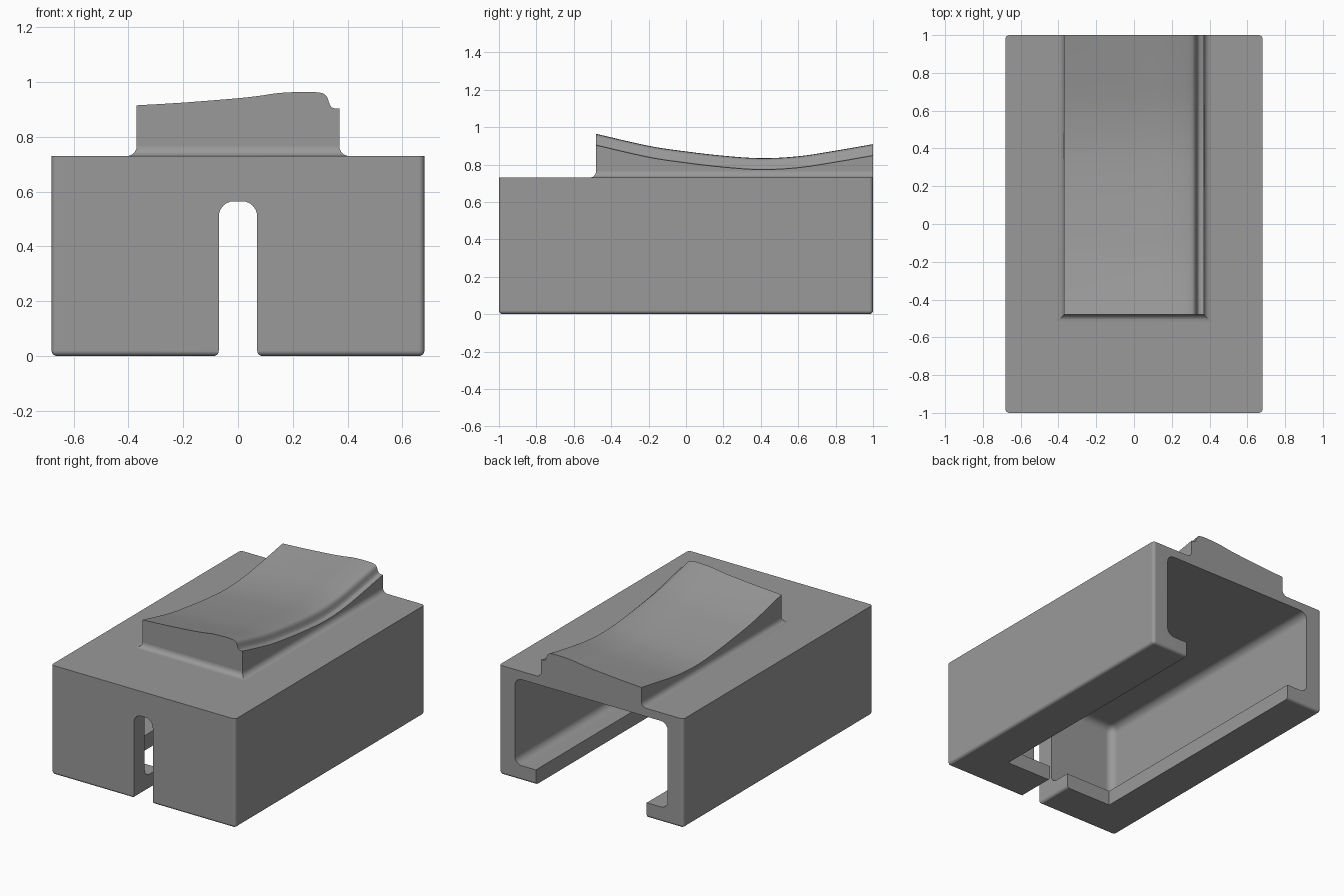
import bpy, bmesh, math

if "Cube" in bpy.data.objects:
    bpy.data.objects.remove(bpy.data.objects["Cube"])

grey = bpy.data.materials.new("grey plastic")
grey.diffuse_color = (0.32, 0.32, 0.32, 1)
grey.use_nodes = True
grey.node_tree.nodes["Principled BSDF"].inputs["Base Color"].default_value = grey.diffuse_color


def finish(name, bm):
    bmesh.ops.recalc_face_normals(bm, faces=bm.faces)
    me = bpy.data.meshes.new(name)
    bm.to_mesh(me)
    bm.free()
    me.materials.append(grey)
    ob = bpy.data.objects.new(name, me)
    bpy.context.collection.objects.link(ob)
    return ob


def box(name, lo, hi, radius=0, pick=lambda a, b: True):
    """Box between two corners, with the picked edges rounded."""
    bm = bmesh.new()
    bmesh.ops.create_cube(bm, size=1)
    for v in bm.verts:
        v.co = [lo[i] if v.co[i] < 0 else hi[i] for i in range(3)]
    if radius:
        edges = [e for e in bm.edges if pick(e.verts[0].co, e.verts[1].co)]
        bmesh.ops.bevel(bm, geom=edges, offset=radius, segments=5,
                        profile=0.5, affect='EDGES')
    return finish(name, bm)


def loft(name, rings, caps=True, closed=True):
    """Skin a row of point rings."""
    bm = bmesh.new()
    rows = [[bm.verts.new(p) for p in r] for r in rings]
    n = len(rows[0])
    for a, b in zip(rows, rows[1:]):
        for i in range(n if closed else n - 1):
            j = (i + 1) % n
            bm.faces.new((a[i], a[j], b[j], b[i]))
    if caps:
        bm.faces.new(rows[0])
        bm.faces.new(rows[-1])
    return finish(name, bm)


def arc(cx, cz, r, a0, a1, n=6):
    return [(cx + r * math.cos(math.radians(a0 + (a1 - a0) * i / n)),
             cz + r * math.sin(math.radians(a0 + (a1 - a0) * i / n)))
            for i in range(n + 1)]


def spline(pts, steps=4):
    """Smooth curve through the points."""
    p = [pts[0]] + pts + [pts[-1]]
    out = []
    for a, b, c, d in zip(p, p[1:], p[2:], p[3:]):
        for s in range(steps):
            t = s / steps
            out.append(tuple(0.5 * (2 * b[k] + (c[k] - a[k]) * t
                       + (2 * a[k] - 5 * b[k] + 4 * c[k] - d[k]) * t * t
                       + (3 * b[k] - a[k] - 3 * c[k] + d[k]) * t ** 3) for k in (0, 1)))
    return out + [pts[-1]]


TOP = 0.73

# Housing block: upright corners and bottom edges rounded, top edges sharp
body = box("housing", (-0.68, -1, 0), (0.68, 1, TOP), 0.02,
           lambda a, b: min(a.z, b.z) < 0.01)

# Inner chamber, open at the back
chamber = box("chamber_cutter", (-0.565, -0.885, 0.1), (0.565, 1.3, 0.675), 0.05)
# Floor opening that leaves an inward lip on three sides
opening = box("floor_cutter", (-0.41, -0.73, -0.2), (0.41, 1.3, 0.3))
# Round-topped front slot with eased bottom corners
half = [(0.09, -0.1)] + arc(0.09, 0.02, 0.02, 270, 180) + arc(0.015, 0.51, 0.055, 0, 90)
outline = half + [(-x, z) for x, z in reversed(half)]
slot = loft("slot_cutter", [[(x, y, z) for x, z in outline] for y in (-1.2, -0.6)])

cutters = [chamber, opening, slot]
for c in cutters:
    c.hide_render = True
    m = body.modifiers.new(c.name, 'BOOLEAN')
    m.operation, m.solver, m.object = 'DIFFERENCE', 'EXACT', c
bpy.context.view_layer.update()
dg = bpy.context.evaluated_depsgraph_get()
cut_mesh = bpy.data.meshes.new_from_object(body.evaluated_get(dg))
body.modifiers.clear()
body.data = cut_mesh
for c in cutters:
    bpy.data.objects.remove(c)

# Raised thumb pad: stepped cross-section swept along a dished curve
section = spline([(-0.37, 0.915), (-0.2, 0.925), (0, 0.941), (0.08, 0.95),
                  (0.15, 0.96), (0.24, 0.964), (0.3, 0.961), (0.323, 0.948),
                  (0.334, 0.92), (0.345, 0.906), (0.37, 0.903)])
dish = spline([(-0.48, 0), (-0.2, -0.064), (0, -0.094), (0.2, -0.117),
               (0.4, -0.13), (0.6, -0.12), (0.8, -0.09), (1, -0.055)])
rings = [[(-0.37, y, TOP)] + [(x, y, z + dz) for x, z in section] + [(0.37, y, TOP)]
         for y, dz in dish]
pad = loft("thumb_pad", rings, closed=False)

# Concave fillet skirt around the foot of the pad
R = 0.036
skirt = loft("pad_fillet", [[(-x, 1, z), (-x, y, z), (x, y, z), (x, 1, z)]
             for x, y, z in ((px, -0.11 - px, pz)
                             for px, pz in arc(0.37 + R, TOP + R, R, 270, 180))],
             caps=False, closed=False)
bm = bmesh.new()
bm.from_mesh(skirt.data)
# Close the skirt ends flush with the back
for s in (-1, 1):
    pts = arc(0.37 + R, TOP + R, R, 270, 180) + [(0.37, TOP)]
    bm.faces.new([bm.verts.new((s * x, 1, z)) for x, z in pts[::s]])
bmesh.ops.remove_doubles(bm, verts=bm.verts, dist=1e-5)
# Skirt normals point outward and up
for f in bm.faces:
    f.normal_update()
    c = f.calc_center_median()
    if abs(f.normal.y) > 0.99 and c.y > 0.99:
        flip = f.normal.y < 0
    else:
        flip = f.normal.z < 0
    if flip:
        f.normal_flip()
bm.to_mesh(skirt.data)
bm.free()

# Smooth the rounded parts while keeping flat faces clean
bpy.ops.object.select_all(action='DESELECT')
for ob in (body, pad, skirt):
    ob.select_set(True)
bpy.context.view_layer.objects.active = body
bpy.ops.object.shade_smooth_by_angle(angle=math.radians(30))
wn = body.modifiers.new("clean_shading", 'WEIGHTED_NORMAL')
wn.keep_sharp = True
